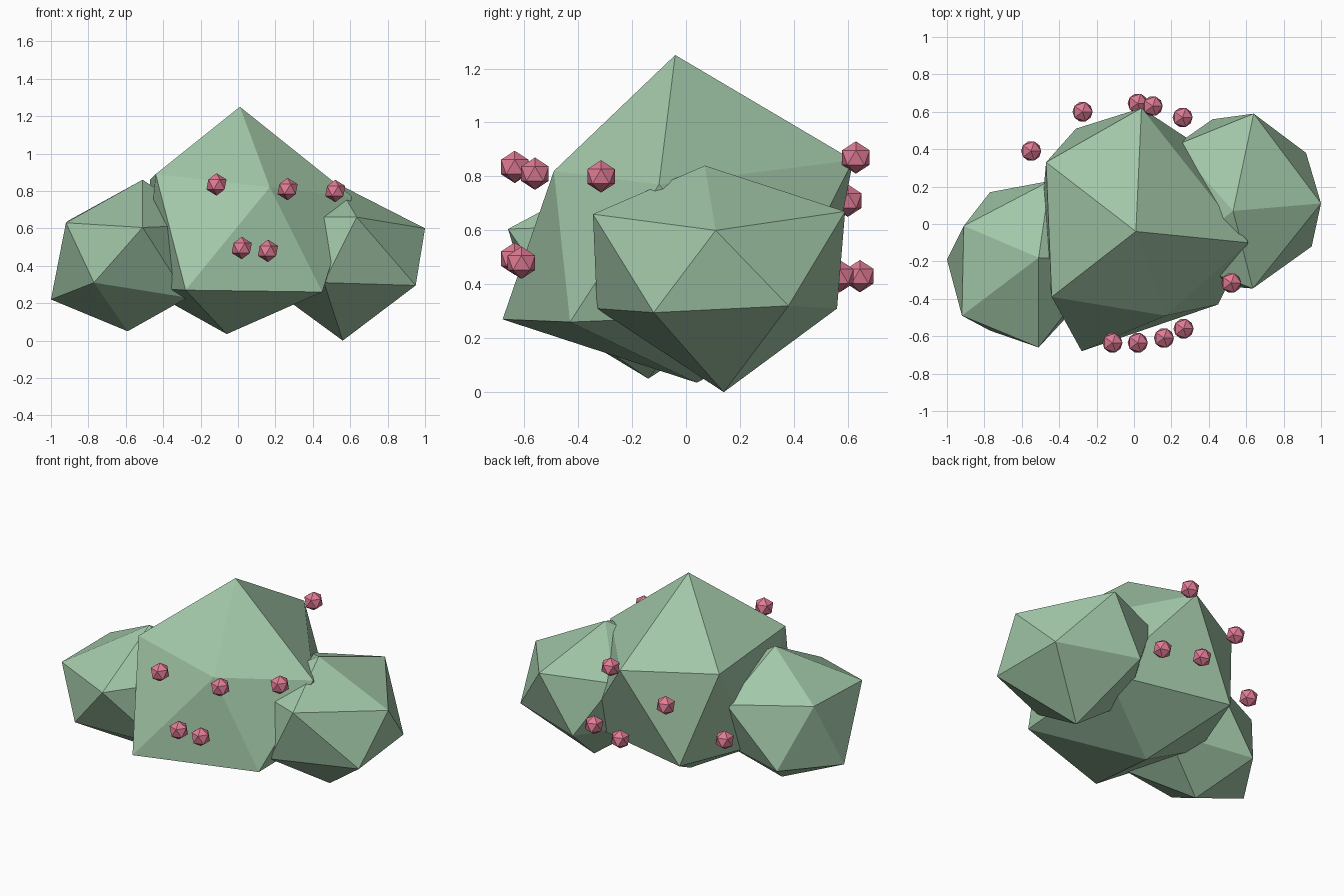
import bpy, bmesh


def material(name, rgb):
    m = bpy.data.materials.new(name)
    m.diffuse_color = (*rgb, 1)
    return m


leaf = material("leaf_green", (0.36, 0.57, 0.39))
red = material("berry_red", (0.75, 0.2, 0.3))


def leaf_clump(name, top, upper, lower, bottom):
    """Irregular 20-sided clump: two poles and two staggered rings of five."""
    bm = bmesh.new()
    t, b = bm.verts.new(top), bm.verts.new(bottom)
    up = [bm.verts.new(p) for p in upper]
    lo = [bm.verts.new(p) for p in lower]
    for i in range(5):
        j = (i + 1) % 5
        for tri in ((t, up[i], up[j]), (up[i], lo[j], up[j]),
                    (lo[i], lo[j], up[i]), (b, lo[j], lo[i])):
            bm.faces.new(tri)
    bmesh.ops.recalc_face_normals(bm, faces=bm.faces)
    me = bpy.data.meshes.new(name)
    bm.to_mesh(me)
    bm.free()
    me.materials.append(leaf)
    bpy.context.collection.objects.link(bpy.data.objects.new(name, me))


# Foliage: rings run clockwise seen from above, starting front right
leaf_clump("centre_foliage", (0.01, -0.04, 1.25),
           [(0.17, -0.49, 0.82), (-0.44, -0.39, 0.89), (-0.47, 0.33, 0.86),
            (0.04, 0.62, 0.86), (0.61, -0.10, 0.77)],
           [(0.45, -0.43, 0.26), (-0.28, -0.68, 0.27), (-0.50, 0.0, 0.28),
            (-0.31, 0.51, 0.29), (0.48, 0.33, 0.29)],
           (-0.06, 0.04, 0.035))
leaf_clump("right_foliage", (0.53, 0.07, 0.84),
           [(0.635, -0.345, 0.66), (0.20, -0.18, 0.66), (0.22, 0.42, 0.65),
            (0.64, 0.59, 0.67), (1.0, 0.11, 0.60)],
           [(0.95, -0.12, 0.295), (0.46, -0.33, 0.31), (0.15, 0.12, 0.30),
            (0.42, 0.56, 0.31), (0.92, 0.38, 0.32)],
           (0.56, 0.14, 0.0))
leaf_clump("left_foliage", (-0.51, -0.18, 0.86),
           [(-0.51, -0.66, 0.605), (-0.92, -0.49, 0.63), (-0.91, -0.01, 0.64),
            (-0.45, 0.23, 0.62), (-0.15, -0.20, 0.62)],
           [(-0.27, -0.40, 0.23), (-0.77, -0.57, 0.31), (-1.0, -0.19, 0.22),
            (-0.77, 0.17, 0.25), (-0.22, 0.04, 0.28)],
           (-0.59, -0.14, 0.05))

# Berries scattered on the front and back
berries = [(-0.115, -0.635, 0.835), (0.02, -0.635, 0.495), (0.16, -0.61, 0.48),
           (0.265, -0.56, 0.81), (0.52, -0.315, 0.80),
           (-0.275, 0.60, 0.71), (-0.55, 0.39, 0.48), (0.10, 0.63, 0.87),
           (0.02, 0.645, 0.43), (0.26, 0.57, 0.43)]
for i, p in enumerate(berries, 1):
    bpy.ops.mesh.primitive_ico_sphere_add(subdivisions=1, radius=0.06, location=p)
    ob = bpy.context.object
    ob.name = f"berry_{i}"
    ob.data.materials.append(red)
